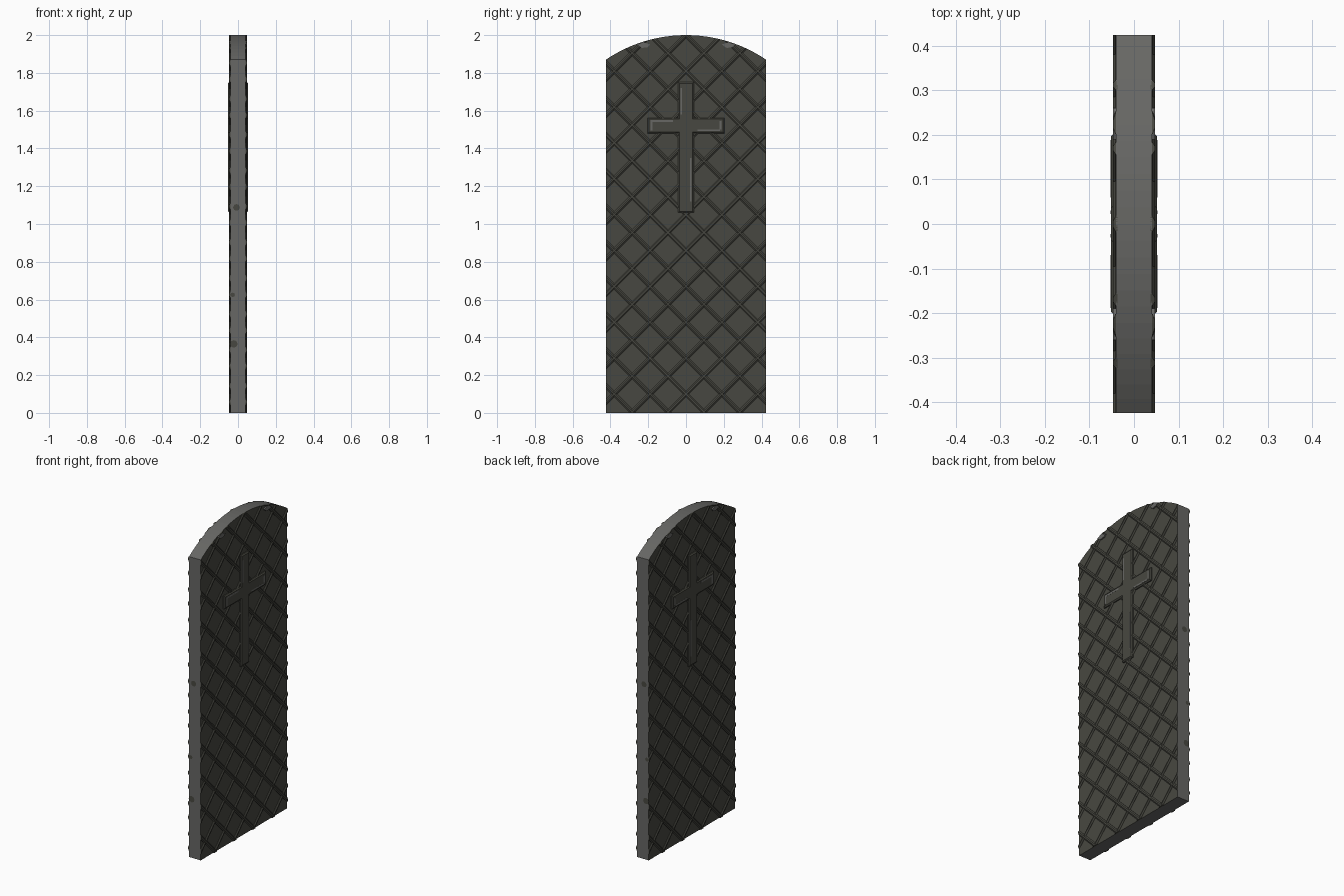
import bpy, bmesh, math
from mathutils import Vector

if "Cube" in bpy.data.objects:
    bpy.data.objects.remove(bpy.data.objects["Cube"])

HALF, SHOULDER, TOP, T = 0.424, 1.87, 2.0, 0.04


def material(name, rgb):
    m = bpy.data.materials.new(name)
    m.diffuse_color = (*rgb, 1)
    m.use_nodes = True
    m.node_tree.nodes["Principled BSDF"].inputs["Base Color"].default_value = m.diffuse_color
    return m


OLIVE = material("dark olive stone", (0.064, 0.064, 0.052))
GREY = material("grey stone", (0.135, 0.135, 0.128))


def finish(bm, name, mats, rule=None):
    bmesh.ops.recalc_face_normals(bm, faces=bm.faces[:])
    bm.normal_update()
    if rule:
        for f in bm.faces:
            f.material_index = rule(f)
    me = bpy.data.meshes.new(name)
    bm.to_mesh(me)
    bm.free()
    for m in mats:
        me.materials.append(m)
    ob = bpy.data.objects.new(name, me)
    bpy.context.collection.objects.link(ob)
    return ob


def prism(bm, pts, x0, x1):
    """Closed prism from a (y, z) outline; returns the face at x1."""
    a = [bm.verts.new((x0, y, z)) for y, z in pts]
    b = [bm.verts.new((x1, y, z)) for y, z in pts]
    bm.faces.new(a)
    cap = bm.faces.new(b)
    for i in range(len(pts)):
        j = (i + 1) % len(pts)
        bm.faces.new((a[i], a[j], b[j], b[i]))
    return cap


# outline of the slab: straight sides and a shallow arched top
rise = TOP - SHOULDER
R = (HALF ** 2 + rise ** 2) / (2 * rise)
sweep = math.asin(HALF / R)
N = 24
outline = [(-HALF, 0), (HALF, 0)]
for i in range(N + 1):
    a = sweep * (1 - 2 * i / N)
    outline.append((R * math.sin(a), TOP - R + R * math.cos(a)))

# slab with olive faces and grey rim
bm = bmesh.new()
prism(bm, outline, -T, T)
finish(bm, "slab", [OLIVE, GREY], lambda f: 0 if abs(f.normal.x) > 0.5 else 1)


# one diagonal rib, clipped to the convex outline
def rib(side, slope, z0):
    bm = bmesh.new()
    d = Vector((0, 1, slope)).normalized()
    n = Vector((0, -d.z, d.y))
    section = [(-0.011, T - 0.003), (-0.011, T + 0.002), (-0.004, T + 0.007),
               (0.004, T + 0.007), (0.011, T + 0.002), (0.011, T - 0.003)]
    rings = []
    for t in (-1.2, 1.2):
        rings.append([bm.verts.new(Vector((side * h, 0, z0)) + n * w + d * t) for w, h in section])
    for i in range(6):
        j = (i + 1) % 6
        bm.faces.new((rings[0][i], rings[0][j], rings[1][j], rings[1][i]))
    bm.faces.new(rings[0])
    bm.faces.new(rings[1])
    for i, (y, z) in enumerate(outline):
        y2, z2 = outline[(i + 1) % len(outline)]
        bmesh.ops.bisect_plane(bm, geom=bm.verts[:] + bm.edges[:] + bm.faces[:],
                               plane_co=(0, y, z), plane_no=(0, z2 - z, y - y2), clear_outer=True)
        open_edges = [e for e in bm.edges if e.is_boundary]
        if open_edges:
            bmesh.ops.holes_fill(bm, edges=open_edges)
    if bm.faces:
        finish(bm, "lattice_rib", [OLIVE])
    else:
        bm.free()


for side in (-1, 1):
    for slope in (-1, 1):
        for k in range(-2, 13):
            rib(side, slope, 0.1 + 0.19 * k)

# raised cross with a bevelled edge on both faces
W, A, ZB, Z1, Z2, ZT = 0.042, 0.203, 1.06, 1.48, 1.562, 1.752
half = [(W, ZB), (W, Z1), (A, Z1), (A, Z2), (W, Z2), (W, ZT)]
cross = half + [(-y, z) for y, z in reversed(half)]
for side in (-1, 1):
    bm = bmesh.new()
    cap = prism(bm, cross, side * (T - 0.01), side * 0.046)
    bmesh.ops.recalc_face_normals(bm, faces=bm.faces[:])
    bmesh.ops.inset_region(bm, faces=[cap], thickness=0.01, depth=0.006)
    finish(bm, "cross", [OLIVE])

    # pale worn streaks on the cross arms and chips under the arch
    bm = bmesh.new()
    for y0, y1, z0, z1 in ((-0.18, -0.07, 1.54, 1.55), (-0.188, -0.178, 1.495, 1.55),
                           (0.06, 0.18, 1.492, 1.5), (0.178, 0.188, 1.5, 1.545),
                           (-0.03, -0.022, 1.58, 1.72), (0.022, 0.03, 1.12, 1.35)):
        prism(bm, [(y0, z0), (y1, z0), (y1, z1), (y0, z1)], side * 0.05, side * 0.0526)
    for y in (-0.225, 0.225):
        prism(bm, [(y - 0.035, 1.95), (y - 0.01, 1.932), (y + 0.02, 1.935), (y + 0.035, 1.95),
                   (y, 1.963)], side * T, side * (T + 0.0075))
    finish(bm, "worn_patches", [GREY])

# dark stains on the narrow sides
bm = bmesh.new()
for x, z, r in ((-0.022, 0.365, 0.02), (-0.028, 0.625, 0.012), (-0.008, 1.088, 0.018)):
    for y in (-HALF - 0.001, HALF + 0.001):
        bm.faces.new([bm.verts.new((x + r * math.cos(k * math.pi / 4), y,
                                    z + r * math.sin(k * math.pi / 4))) for k in range(8)])
for f in bm.faces:
    f.normal_update()
    if f.normal.y * f.verts[0].co.y < 0:
        f.normal_flip()
me = bpy.data.meshes.new("side_stains")
bm.to_mesh(me)
bm.free()
me.materials.append(OLIVE)
bpy.context.collection.objects.link(bpy.data.objects.new("side_stains", me))
